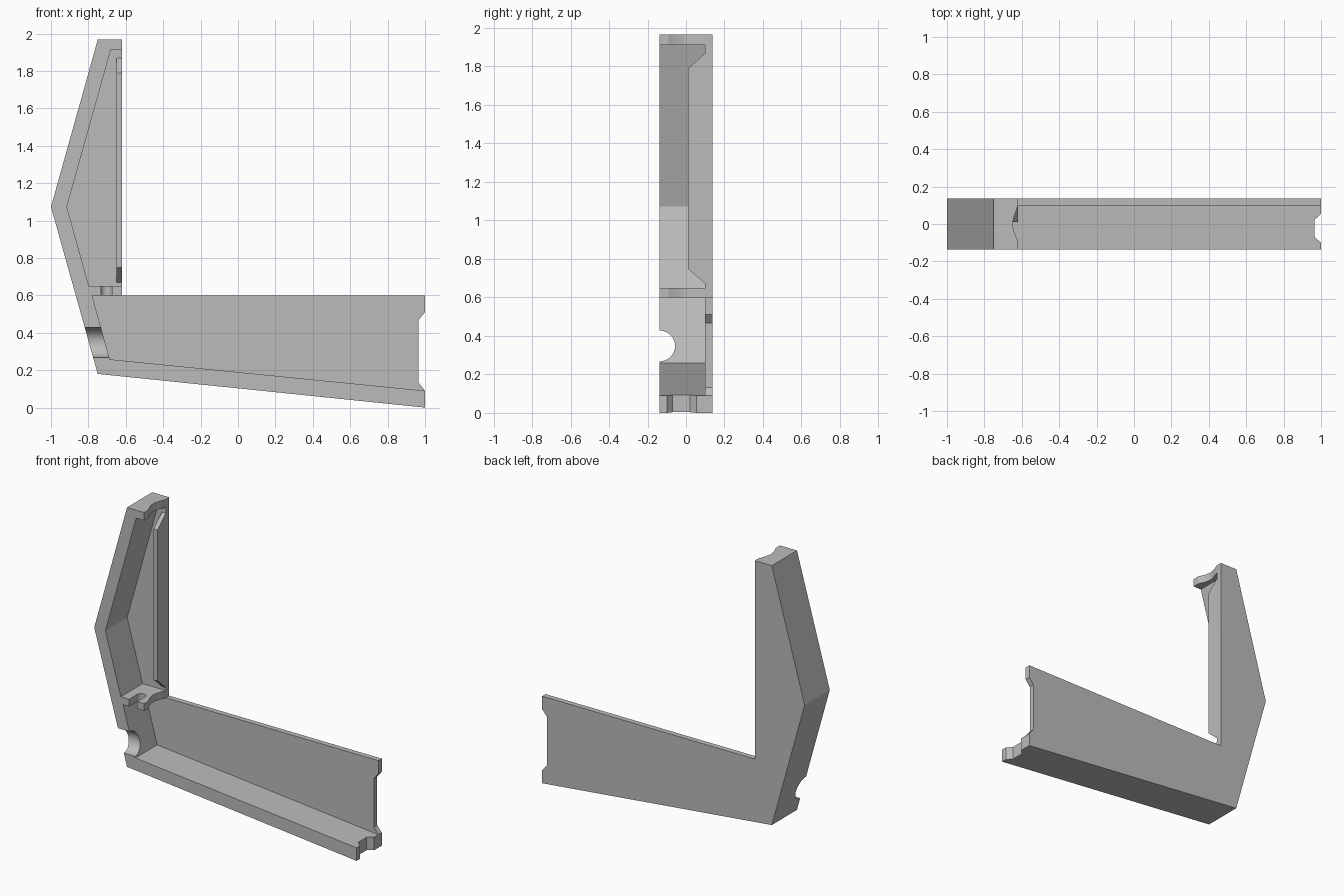
import bpy, bmesh, math
from mathutils import Vector

cube = bpy.data.objects.get("Cube")
if cube:
    bpy.data.objects.remove(cube, do_unlink=True)

HALF = 0.137     # half the depth of the body
BACK = 0.10      # inner face of the back wall
OPEN = -0.2      # cutters reach past the open front

grey = bpy.data.materials.new("plain grey")
grey.use_nodes = True
colour = (0.5, 0.5, 0.5, 1)
grey.diffuse_color = colour
grey.node_tree.nodes["Principled BSDF"].inputs["Base Color"].default_value = colour


def prism(name, points, axis, start, end):
    """Extrude a flat profile along an axis; profile order is xz, yz or xy."""
    place = {"y": lambda a, b, t: (a, t, b),
             "x": lambda a, b, t: (t, a, b),
             "z": lambda a, b, t: (a, b, t)}[axis]
    bm = bmesh.new()
    face = bm.faces.new([bm.verts.new(place(a, b, start)) for a, b in points])
    shift = Vector(place(0, 0, end)) - Vector(place(0, 0, start))
    new = bmesh.ops.extrude_face_region(bm, geom=[face], use_keep_orig=True)
    moved = [v for v in new["geom"] if isinstance(v, bmesh.types.BMVert)]
    bmesh.ops.translate(bm, verts=moved, vec=shift)
    bmesh.ops.recalc_face_normals(bm, faces=bm.faces)
    mesh = bpy.data.meshes.new(name)
    bm.to_mesh(mesh)
    bm.free()
    obj = bpy.data.objects.new(name, mesh)
    bpy.context.collection.objects.link(obj)
    return obj


def arc(cx, cy, r, first, last, steps):
    angles = [math.radians(first + (last - first) * i / steps) for i in range(steps + 1)]
    return [(cx + r * math.cos(a), cy + r * math.sin(a)) for a in angles]


# Solid angled body
body = prism("bracket_body", [(-0.75, 1.967), (-0.62, 1.967), (-0.62, 0.6), (1, 0.6),
                              (1, 0), (-0.75, 0.18), (-1, 1.073)], "y", -HALF, HALF)
body.data.materials.append(grey)

cutters = [
    # Upper cavity, and its side opening that leaves a tapered lip
    prism("upper_cavity", [(-0.65, 1.912), (-0.68, 1.912), (-0.915, 1.073),
                           (-0.797, 0.65), (-0.65, 0.65)], "y", OPEN, BACK),
    prism("lip_opening", [(OPEN, 0.65), (BACK, 0.65), (BACK, 0.67), (0.01, 0.75),
                          (0.01, 1.79), (BACK, 1.87), (BACK, 1.912), (OPEN, 1.912)],
          "x", -0.65, -0.55),
    # Lower cavity, open at the top and the end
    prism("lower_cavity", [(-0.78, 0.6), (-0.686, 0.258), (1, 0.09), (1.1, 0.08),
                           (1.1, 0.7), (-0.62, 0.7), (-0.62, 0.6)], "y", OPEN, BACK),
    # Notches in the end of the back wall and of the floor
    prism("wall_notch", [(1.1, 0.51), (1, 0.51), (0.965, 0.467), (0.965, 0.133),
                         (1, 0.09), (1.1, 0.09)], "y", 0.09, 0.2),
    prism("floor_notch", [(1.1, 0.055), (1, 0.055), (0.965, 0.022), (0.965, -0.07),
                          (1, -0.1), (1.1, -0.1)], "z", -0.1, 0.12),
    # Half-round cable hole in the lower side wall
    prism("cable_hole", arc(-HALF, 0.348, 0.08, 0, 348.75, 31), "x", -0.95, -0.6),
    # Round-ended slot in the shelf
    prism("shelf_slot", [(-0.733, OPEN)] + arc(-0.703, -0.05, 0.03, 180, 0, 12)
          + [(-0.673, OPEN)], "z", 0.55, 0.7),
]

# Shallow curved notches in the free edge of the shelf and the cap
edge = [(-0.55, -0.1), (-0.62, -0.09), (-0.64, -0.045), (-0.646, -0.02), (-0.648, 0.0),
        (-0.646, 0.02), (-0.64, 0.043), (-0.62, BACK), (-0.55, BACK)]
for name, low, high in (("shelf_notch", 0.55, 0.68), ("cap_notch", 1.9, 2.05)):
    # stop each cutter inside the cavity without touching the lip
    low, high = (low, 0.65) if name == "shelf_notch" else (1.912, high)
    cutters.append(prism(name, edge, "z", low, high))

bpy.context.view_layer.objects.active = body
for cutter in cutters:
    cutter.hide_render = True
    mod = body.modifiers.new(cutter.name, "BOOLEAN")
    mod.operation = "DIFFERENCE"
    mod.solver = "EXACT"
    mod.object = cutter
    bpy.ops.object.modifier_apply(modifier=mod.name)
    bpy.data.objects.remove(cutter, do_unlink=True)

bpy.ops.object.select_all(action="DESELECT")
body.select_set(True)
bpy.ops.object.shade_smooth_by_angle(angle=math.radians(20))
